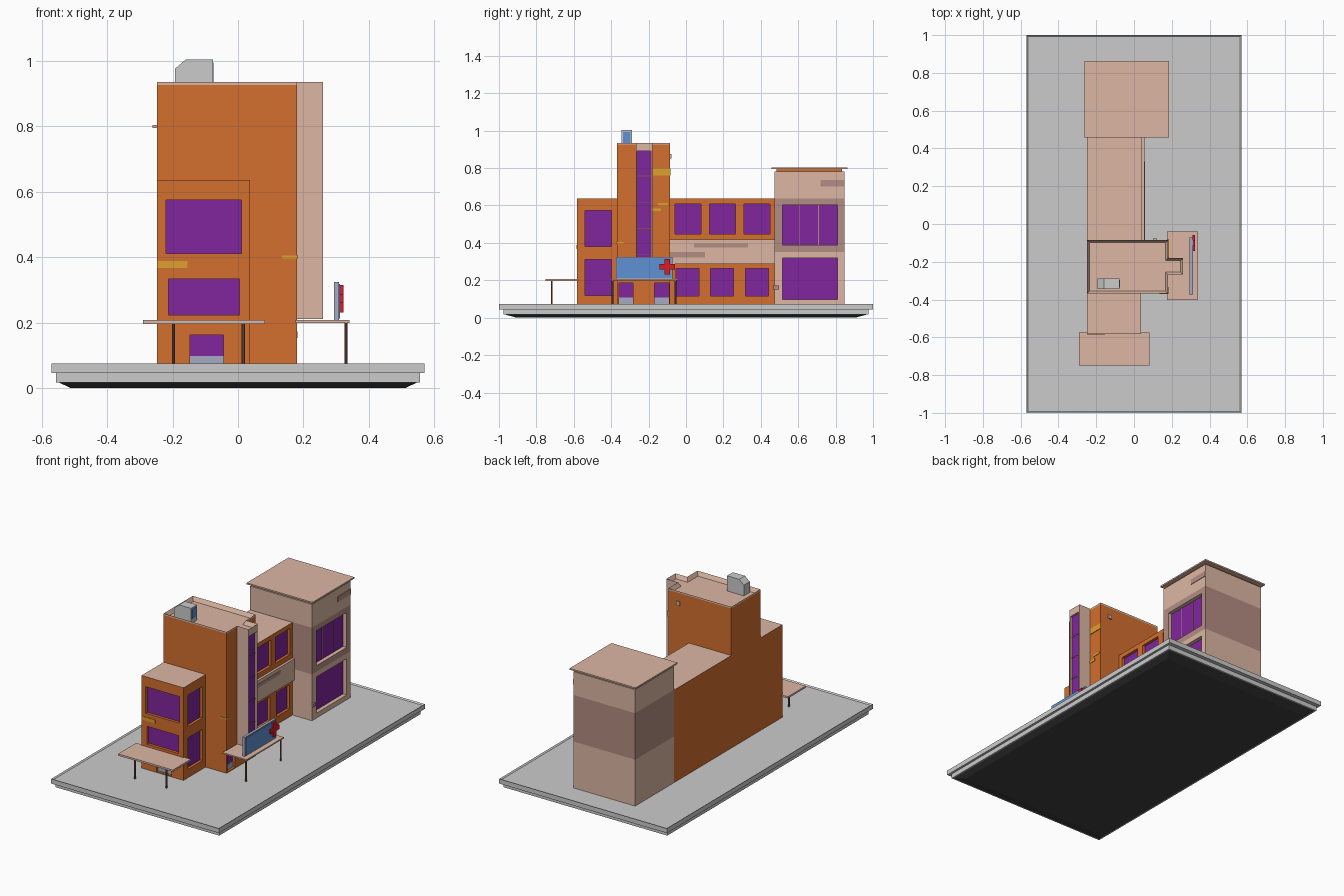
import bpy, bmesh
from mathutils import Vector

if "Cube" in bpy.data.objects:
    bpy.data.objects.remove(bpy.data.objects["Cube"])


def material(name, r, g, b):
    m = bpy.data.materials.new(name)
    m.diffuse_color = tuple((c / 255) ** 2.2 for c in (r, g, b)) + (1,)
    m.use_nodes = True
    m.node_tree.nodes["Principled BSDF"].inputs["Base Color"].default_value = m.diffuse_color
    return m


ORANGE = material("orange", 210, 110, 50)
TAN = material("tan", 220, 182, 162)
MAUVE = material("mauve", 178, 140, 130)
GLASS = material("purple_glass", 128, 42, 155)
YELLOW = material("yellow", 222, 160, 50)
BLUE = material("blue", 95, 145, 210)
RED = material("red", 215, 35, 45)
PALE = material("pale", 165, 170, 195)
DARK = material("dark", 66, 66, 66)
BROWN = material("brown", 120, 90, 80)


def add_box(bm, x0, x1, y0, y1, z0, z1):
    vs = bmesh.ops.create_cube(bm, size=1)["verts"]
    for v in vs:
        v.co = Vector((x1 if v.co.x > 0 else x0, y1 if v.co.y > 0 else y0, z1 if v.co.z > 0 else z0))
    return vs


def finish(bm, name, *mats):
    me = bpy.data.meshes.new(name)
    bm.to_mesh(me)
    bm.free()
    for m in mats:
        if m:
            me.materials.append(m)
    ob = bpy.data.objects.new(name, me)
    bpy.context.collection.objects.link(ob)
    return ob


def boxes(name, mat, *dims):
    bm = bmesh.new()
    for d in dims:
        add_box(bm, *d)
    return finish(bm, name, mat)


def prism(name, pts, axis, a, b, *mats):
    """Extrude a 2D outline along z or y."""
    bm = bmesh.new()
    to3 = (lambda p, t: (p[0], p[1], t)) if axis == "z" else (lambda p, t: (p[0], t, p[1])) if axis == "y" \
        else (lambda p, t: (t, p[0], p[1]))
    f = bm.faces.new([bm.verts.new(to3(p, a)) for p in pts])
    ext = bmesh.ops.extrude_face_region(bm, geom=[f])["geom"]
    move = Vector(to3((0, 0), b - a))
    for v in ext:
        if isinstance(v, bmesh.types.BMVert):
            v.co += move
    bmesh.ops.recalc_face_normals(bm, faces=bm.faces)
    return finish(bm, name, *mats)


def recess_top(ob, width, depth):
    """Inset the top face and sink it, leaving a raised rim."""
    bm = bmesh.new()
    bm.from_mesh(ob.data)
    bm.normal_update()
    top = max(bm.faces, key=lambda f: f.calc_center_median().z)
    bmesh.ops.inset_region(bm, faces=[top], thickness=width, use_even_offset=True)
    for v in top.verts:
        v.co.z -= depth
    bm.to_mesh(ob.data)
    bm.free()


def facade(ob, axis, plane, rects, depth=0.02):
    """Cut recessed openings (u0, u1, z0, z1) and fit glass panes."""
    def slab(r, near, far):
        if axis == "x":
            return (plane - far, plane - near, *r)
        return (r[0], r[1], plane + near, plane + far, r[2], r[3])
    cutter = boxes("cutter", None, *[slab(r, -0.02, depth) for r in rects])
    mod = ob.modifiers.new("openings", "BOOLEAN")
    mod.object = cutter
    with bpy.context.temp_override(object=ob, active_object=ob, selected_objects=[ob]):
        bpy.ops.object.modifier_apply(modifier=mod.name)
    bpy.data.objects.remove(cutter)
    boxes(ob.name + "_windows_" + axis, GLASS, *[slab(r, depth - 0.003, depth + 0.002) for r in rects])


def paint(ob, cuts, rule):
    """Split at heights and choose a material slot per face."""
    bm = bmesh.new()
    bm.from_mesh(ob.data)
    for z in cuts:
        bmesh.ops.bisect_plane(bm, geom=bm.verts[:] + bm.edges[:] + bm.faces[:],
                               plane_co=(0, 0, z), plane_no=(0, 0, 1))
    bm.normal_update()
    for f in bm.faces:
        f.material_index = rule(f.calc_center_bounds(), f.normal)
    bm.to_mesh(ob.data)
    bm.free()


def posts(name, places, top):
    bm = bmesh.new()
    for x, y in places:
        vs = bmesh.ops.create_cone(bm, cap_ends=True, segments=8, radius1=0.005, radius2=0.005,
                                   depth=top - 0.06)["verts"]
        bmesh.ops.translate(bm, verts=vs, vec=(x, y, (top + 0.06) / 2))
    finish(bm, name, BROWN)


def roof_rule(c, n):
    return 1 if n.z > 0.9 and c.z > 0.63 else 0


# Stepped base with tapered underside
slab = boxes("base_slab", None, (-0.57, 0.57, -1, 1, 0.045, 0.074))
recess_top(slab, 0.008, 0.007)
boxes("base_step", None, (-0.556, 0.556, -0.976, 0.976, 0.017, 0.046))
under = boxes("base_underside", DARK, (-0.55, 0.55, -0.972, 0.972, 0, 0.018))
for v in under.data.vertices:
    if v.co.z < 0.01:
        v.co.x *= 0.93
        v.co.y *= 0.93

# Front block
front = boxes("front_block", ORANGE, (-0.248, 0.037, -0.582, -0.365, 0.06, 0.636))
front.data.materials.append(TAN)
facade(front, "x", 0.037, [(-0.54, -0.397, 0.38, 0.574), (-0.54, -0.397, 0.118, 0.311)])
facade(front, "y", -0.582, [(-0.22, 0.011, 0.411, 0.574), (-0.212, 0.004, 0.223, 0.333),
                            (-0.146, -0.044, 0.072, 0.162)])
paint(front, [], roof_rule)
boxes("front_door_panel", PALE, (-0.146, -0.044, -0.568, -0.56, 0.065, 0.098))

# Tower: lower box and T-shaped upper part with parapet
base = boxes("tower_base", ORANGE, (-0.248, 0.18, -0.368, -0.085, 0.06, 0.21))
doors = [(-0.357, -0.284), (-0.169, -0.091)]
facade(base, "x", 0.18, [(a, b, 0.072, 0.185) for a, b in doors])
boxes("entrance_door_panels", PALE, *[(0.158, 0.166, a, b, 0.065, 0.107) for a, b in doors])
tower = prism("tower", [(-0.248, -0.368), (0.18, -0.368), (0.18, -0.268), (0.26, -0.268), (0.26, -0.18),
                        (0.18, -0.18), (0.18, -0.085), (-0.248, -0.085)], "z", 0.21, 0.935, ORANGE, TAN)
recess_top(tower, 0.013, 0.025)
facade(tower, "x", 0.26, [(-0.263, -0.188, 0.215, 0.89)], 0.015)
paint(tower, [0.925], lambda c, n: 1 if c.x > 0.185 or c.z > 0.9 else 0)
boxes("stair_window_bars", BROWN, *[(0.246, 0.25, -0.263, -0.188, z, z + 0.004) for z in (0.335, 0.475, 0.615, 0.755)])
boxes("tower_back_vent", TAN, (0.1, 0.123, -0.087, -0.078, 0.85, 0.875))

# Rooftop unit with chamfered side
prism("roof_unit", [(-0.192, 0.905), (-0.077, 0.905), (-0.077, 1.003), (-0.16, 1.003), (-0.192, 0.976)],
      "y", -0.345, -0.288)
boxes("roof_unit_panel", BLUE, (-0.079, -0.075, -0.337, -0.296, 0.935, 0.994))

# Middle wing with two window rows and balcony band
wing = boxes("middle_wing", ORANGE, (-0.248, 0.04, -0.09, 0.475, 0.06, 0.636))
wing.data.materials.append(TAN)
facade(wing, "x", 0.04,
       [(y - 0.07, y + 0.07, 0.448, 0.608) for y in (0.01, 0.195, 0.379)] +
       [(y - 0.062, y + 0.062, 0.115, 0.263) for y in (0.008, 0.193, 0.379)])
paint(wing, [], roof_rule)
boxes("balcony_band", TAN, (0.03, 0.055, -0.086, 0.472, 0.287, 0.418))

# Rear block with darker belt and overhanging roof
rear = boxes("rear_block", TAN, (-0.248, 0.172, 0.472, 0.848, 0.06, 0.782))
rear.data.materials.append(MAUVE)
facade(rear, "x", 0.172, [(0.515, 0.81, 0.389, 0.603), (0.515, 0.81, 0.097, 0.319)], 0.027)
paint(rear, [0.352, 0.638], lambda c, n: 1 if 0.352 < c.z < 0.638 and not 0.14 < c.x < 0.1715 else 0)
boxes("rear_window_bars", MAUVE, *[(0.146, 0.15, y, y + 0.004, 0.389, 0.603) for y in (0.606, 0.706)])
boxes("rear_roof_soffit", ORANGE, (-0.235, 0.16, 0.485, 0.835, 0.78, 0.797))
boxes("rear_roof", TAN, (-0.262, 0.186, 0.458, 0.864, 0.795, 0.804))

# Canopies and posts
boxes("front_canopy", TAN, (-0.29, 0.082, -0.75, -0.575, 0.196, 0.207))
posts("front_canopy_posts", [(-0.197, -0.718), (0.016, -0.718)], 0.2)
boxes("entrance_canopy", TAN, (0.175, 0.34, -0.402, -0.04, 0.199, 0.207))
posts("entrance_canopy_posts", [(0.33, -0.393), (0.33, -0.057)], 0.203)

# Blank sign board with plus shape
boxes("sign_board", PALE, (0.293, 0.309, -0.375, -0.072, 0.205, 0.324))
boxes("sign_face", BLUE, (0.308, 0.312, -0.369, -0.078, 0.212, 0.318))
a, h = 0.014, 0.042
plus = [(-a, -h), (a, -h), (a, -a), (h, -a), (h, a), (a, a), (a, h), (-a, h), (-a, a), (-h, a), (-h, -a), (-a, -a)]
prism("sign_plus", [(y - 0.1, z + 0.273) for y, z in plus], "x", 0.309, 0.322, RED)

# Thin wall patches
boxes("yellow_patches", YELLOW,
      (-0.248, -0.154, -0.585, -0.58, 0.367, 0.388), (0.134, 0.183, -0.371, -0.334, 0.396, 0.405),
      (0.178, 0.184, -0.177, -0.083, 0.761, 0.797), (0.178, 0.183, -0.18, -0.135, 0.57, 0.585),
      (0.178, 0.183, -0.15, -0.096, 0.6, 0.612))
boxes("mauve_patches", MAUVE,
      (0.053, 0.057, 0.043, 0.332, 0.375, 0.397), (0.053, 0.057, -0.085, 0.102, 0.322, 0.35),
      (0.17, 0.175, 0.72, 0.848, 0.702, 0.735), (0.17, 0.182, 0.468, 0.497, 0.152, 0.172))
